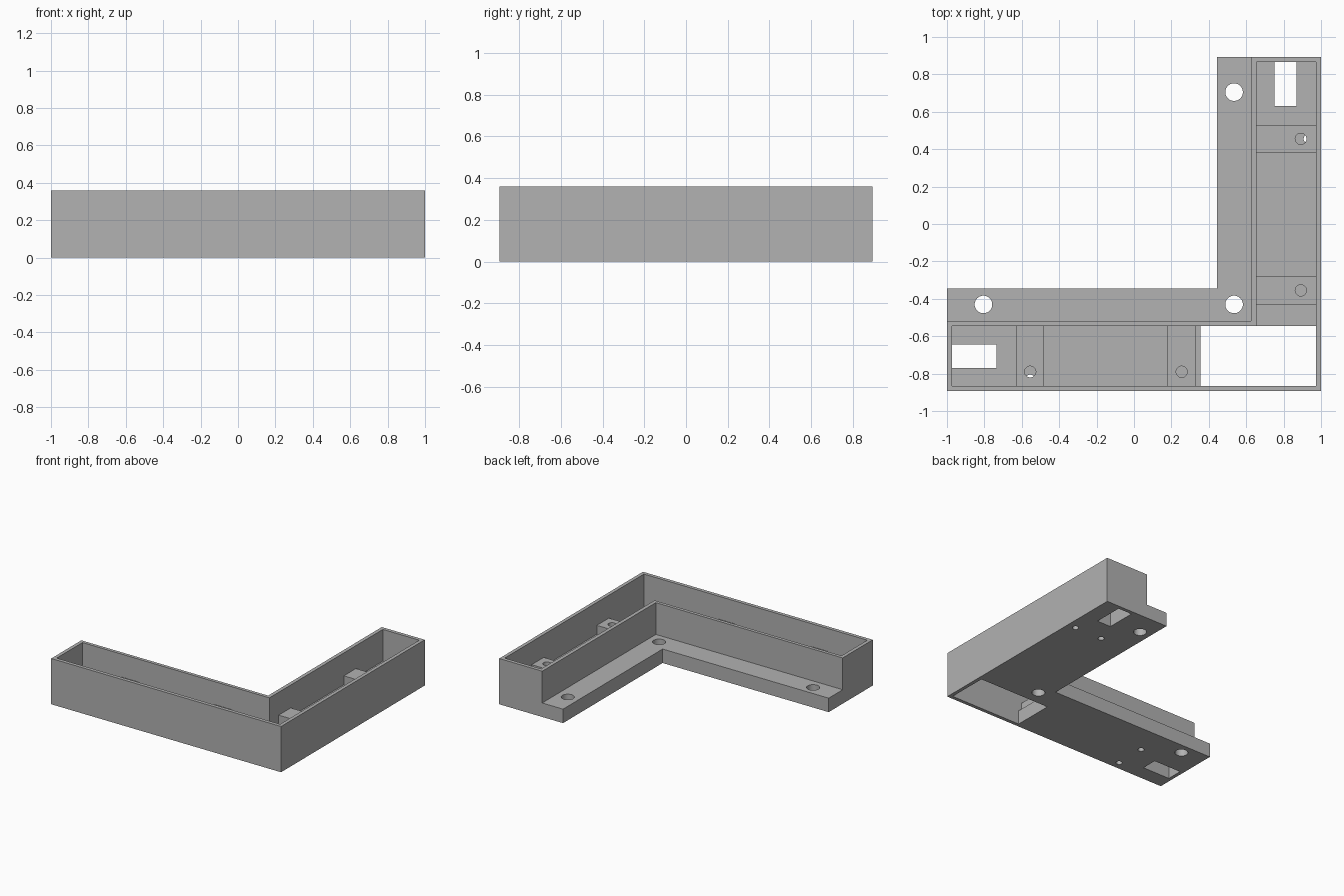
import bpy
import bmesh
import math

if "Cube" in bpy.data.objects:
    bpy.data.objects.remove(bpy.data.objects["Cube"])

# Main sizes
HX, HY, TOP = 1.0, 0.893, 0.36     # half width, half depth, height
FLOOR, BLOCK_TOP = 0.11, 0.18
WALL = 0.028
IN_X, IN_Y = 0.655, -0.545         # inner corner of the channel
STEP_X, STEP_Y = 0.626, -0.519     # outer face of the inner wall
LEDGE_X, LEDGE_Y = 0.445, -0.345   # inner edge of the ledge

grey = bpy.data.materials.new("plain grey")
grey.use_nodes = True
colour = (0.445, 0.445, 0.445, 1)
grey.diffuse_color = colour
grey.node_tree.nodes["Principled BSDF"].inputs["Base Color"].default_value = colour


def prism(name, points, z0, z1):
    """Extrude a counter-clockwise outline from z0 to z1."""
    bm = bmesh.new()
    base = bm.faces.new([bm.verts.new((x, y, z0)) for x, y in points])
    side = bmesh.ops.extrude_face_region(bm, geom=[base])["geom"]
    verts = [v for v in side if isinstance(v, bmesh.types.BMVert)]
    bmesh.ops.translate(bm, verts=verts, vec=(0, 0, z1 - z0))
    bmesh.ops.recalc_face_normals(bm, faces=bm.faces)
    mesh = bpy.data.meshes.new(name)
    bm.to_mesh(mesh)
    bm.free()
    mesh.materials.append(grey)
    obj = bpy.data.objects.new(name, mesh)
    bpy.context.collection.objects.link(obj)
    return obj


def box(name, x0, x1, y0, y1, z0, z1):
    return prism(name, [(x0, y0), (x1, y0), (x1, y1), (x0, y1)], z0, z1)


def rod(name, x, y, r, z0, z1, sides=40):
    angles = [2 * math.pi * i / sides for i in range(sides)]
    return prism(name, [(x + r * math.cos(a), y + r * math.sin(a)) for a in angles], z0, z1)


def corner(x0, y0, x1, y1, ix, iy):
    """Outline of an L with its outer corner at (x1, y0)."""
    return [(x0, y0), (x1, y0), (x1, y1), (ix, y1), (ix, iy), (x0, iy)]


def combine(body, tool, operation):
    mod = body.modifiers.new(tool.name, "BOOLEAN")
    mod.object = tool
    mod.operation = operation
    mod.solver = "EXACT"
    bpy.context.view_layer.objects.active = body
    bpy.ops.object.modifier_apply(modifier=mod.name)
    bpy.data.objects.remove(tool)


def cut(body, tool):
    combine(body, tool, "DIFFERENCE")


# L-shaped body with a lower ledge along its inner side
tray = prism("corner_tray", corner(-HX, -HY, HX, HY, LEDGE_X, LEDGE_Y), 0, TOP)
cut(tray, box("ledge_cutter", -1.2, STEP_X, STEP_Y, 1.2, FLOOR, 0.6))

# Channel between the walls
cut(tray, prism("channel_cutter", corner(
    -HX + WALL, -HY + WALL, HX - WALL, HY - WALL, IN_X, IN_Y), FLOOR, 0.6))

# Crosswise mounting blocks in both arms
E = 0.01
for x in (-0.63, 0.18):
    combine(tray, box("mounting_block", x, x + 0.15, -HY + WALL - E, IN_Y + E,
                      FLOOR - E, BLOCK_TOP), "UNION")
for y in (-0.43, 0.38):
    combine(tray, box("mounting_block", IN_X - E, HX - WALL + E, y, y + 0.15,
                      FLOOR - E, BLOCK_TOP), "UNION")

# Open corner and the two end slots
cut(tray, box("corner_opening", 0.355, HX - WALL, -HY + WALL, IN_Y, -0.1, 0.14))
cut(tray, box("slot", -HX + WALL, -0.735, -0.77, -0.645, -0.1, 0.14))
cut(tray, box("slot", 0.75, 0.87, 0.63, HY - WALL, -0.1, 0.14))

# Screw holes through the ledge
for x, y in ((-0.805, -0.43), (0.535, -0.43), (0.535, 0.705)):
    cut(tray, rod("ledge_hole", x, y, 0.047, -0.1, 0.2))

# Blind holes in the block tops
for x, y in ((-0.555, -0.79), (0.255, -0.79), (0.892, 0.455), (0.892, -0.355)):
    cut(tray, rod("block_hole", x, y, 0.03, 0.07, 0.3))

# Pin holes from underneath
for x, y in ((-0.555, -0.828), (-0.555, -0.583), (0.93, 0.455), (0.69, 0.455)):
    cut(tray, rod("pin_hole", x, y, 0.023, -0.1, 0.1))

# Smooth hole walls, sharp edges elsewhere
bpy.ops.object.select_all(action="DESELECT")
tray.select_set(True)
bpy.context.view_layer.objects.active = tray
bpy.ops.object.shade_smooth_by_angle(angle=math.radians(30))
